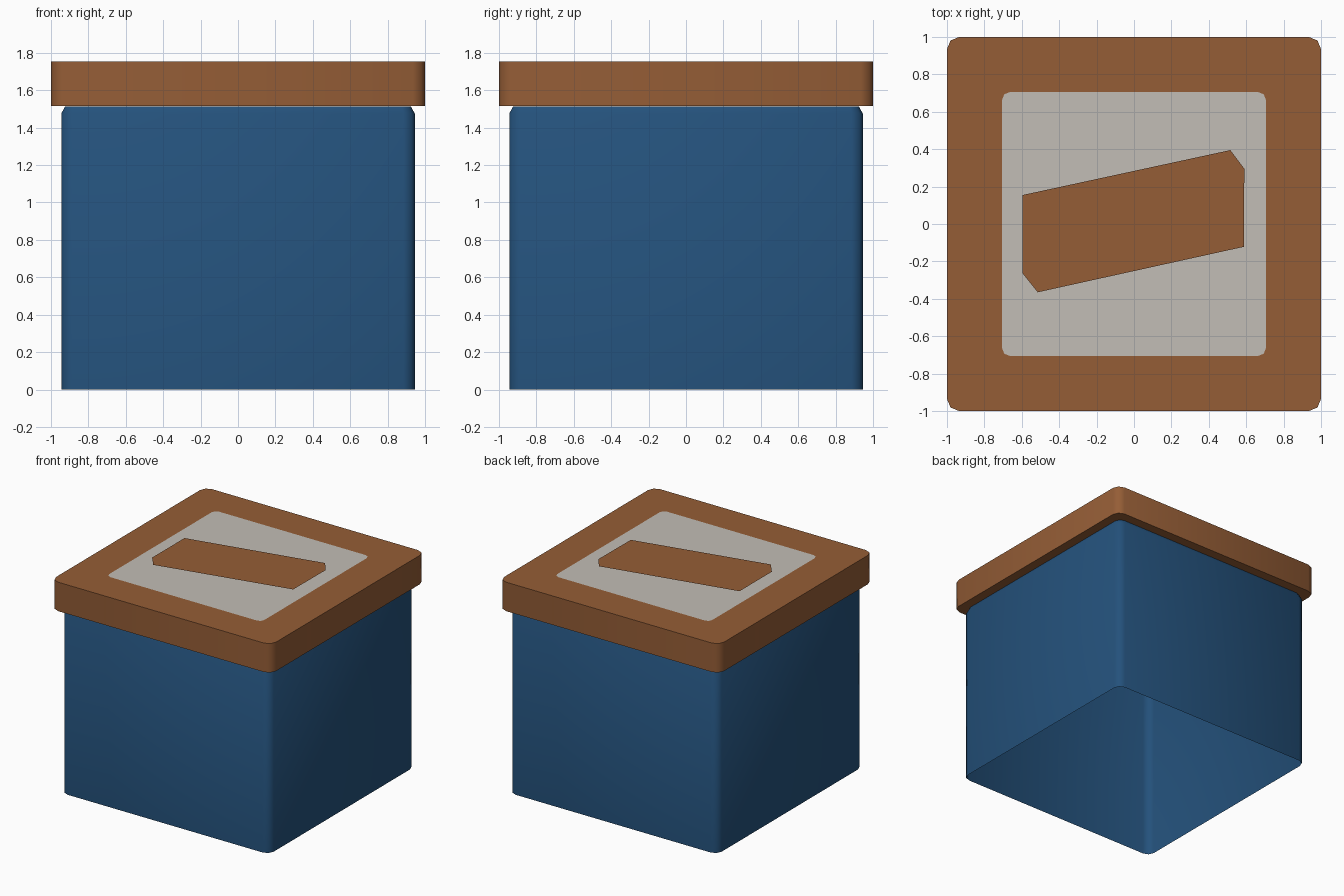
import bpy, bmesh, math

if "Cube" in bpy.data.objects:
    bpy.data.objects.remove(bpy.data.objects["Cube"])


def material(name, rgb):
    m = bpy.data.materials.new(name)
    m.diffuse_color = (*rgb, 1.0)
    m.use_nodes = True
    m.node_tree.nodes["Principled BSDF"].inputs["Base Color"].default_value = m.diffuse_color
    return m


brown = material("brown", (0.30, 0.110, 0.037))
blue = material("blue", (0.0175, 0.083, 0.20))
grey = material("warm grey", (0.545, 0.51, 0.465))


def rounded_square(half, r, segs=2):
    pts = []
    for k in range(4):
        mid = math.radians(45 + 90 * k)
        cx = math.copysign(half - r, math.cos(mid))
        cy = math.copysign(half - r, math.sin(mid))
        for i in range(segs + 1):
            a = math.radians(90 * k + 90 * i / segs)
            pts.append((cx + r * math.cos(a), cy + r * math.sin(a)))
    return pts


def finish(name, bm, mats, angle=50):
    me = bpy.data.meshes.new(name)
    bm.to_mesh(me)
    bm.free()
    for m in mats:
        me.materials.append(m)
    ob = bpy.data.objects.new(name, me)
    bpy.context.collection.objects.link(ob)
    bpy.ops.object.select_all(action='DESELECT')
    ob.select_set(True)
    bpy.context.view_layer.objects.active = ob
    bpy.ops.object.shade_smooth_by_angle(angle=math.radians(angle))
    return ob


def loft(name, rings, mats, bottom, cap_index=0):
    """Skin a stack of rounded squares (half, radius, z); cap the top."""
    bm = bmesh.new()
    loops = [[bm.verts.new((x, y, z)) for x, y in rounded_square(h, r)]
             for h, r, z in rings]
    n = len(loops[0])
    for a, b in zip(loops, loops[1:]):
        for i in range(n):
            j = (i + 1) % n
            bm.faces.new((a[i], a[j], b[j], b[i]))
    bm.faces.new(loops[-1]).material_index = cap_index
    if bottom:
        bm.faces.new(loops[0][::-1])
    return finish(name, bm, mats)


# Thin box body, open underneath, with a softened top rim
loft("box_body", [(0.945, 0.06, 0.0), (0.945, 0.06, 1.475),
                  (0.925, 0.05, 1.513)], [blue], bottom=False)

# Lid with a flush grey panel in the middle of its top
loft("lid", [(1.0, 0.065, 1.517), (1.0, 0.065, 1.755),
             (0.705, 0.04, 1.755)], [brown, grey], bottom=True, cap_index=1)

# Slanted brown patch, a flat sheet hovering just above the panel
bm = bmesh.new()
outline = [(-0.595, 0.155), (-0.595, -0.265), (-0.515, -0.365),
           (0.587, -0.122), (0.59, 0.295), (0.515, 0.395)]
bm.faces.new([bm.verts.new((x, y, 1.767)) for x, y in outline])
finish("slanted_patch", bm, [brown])
